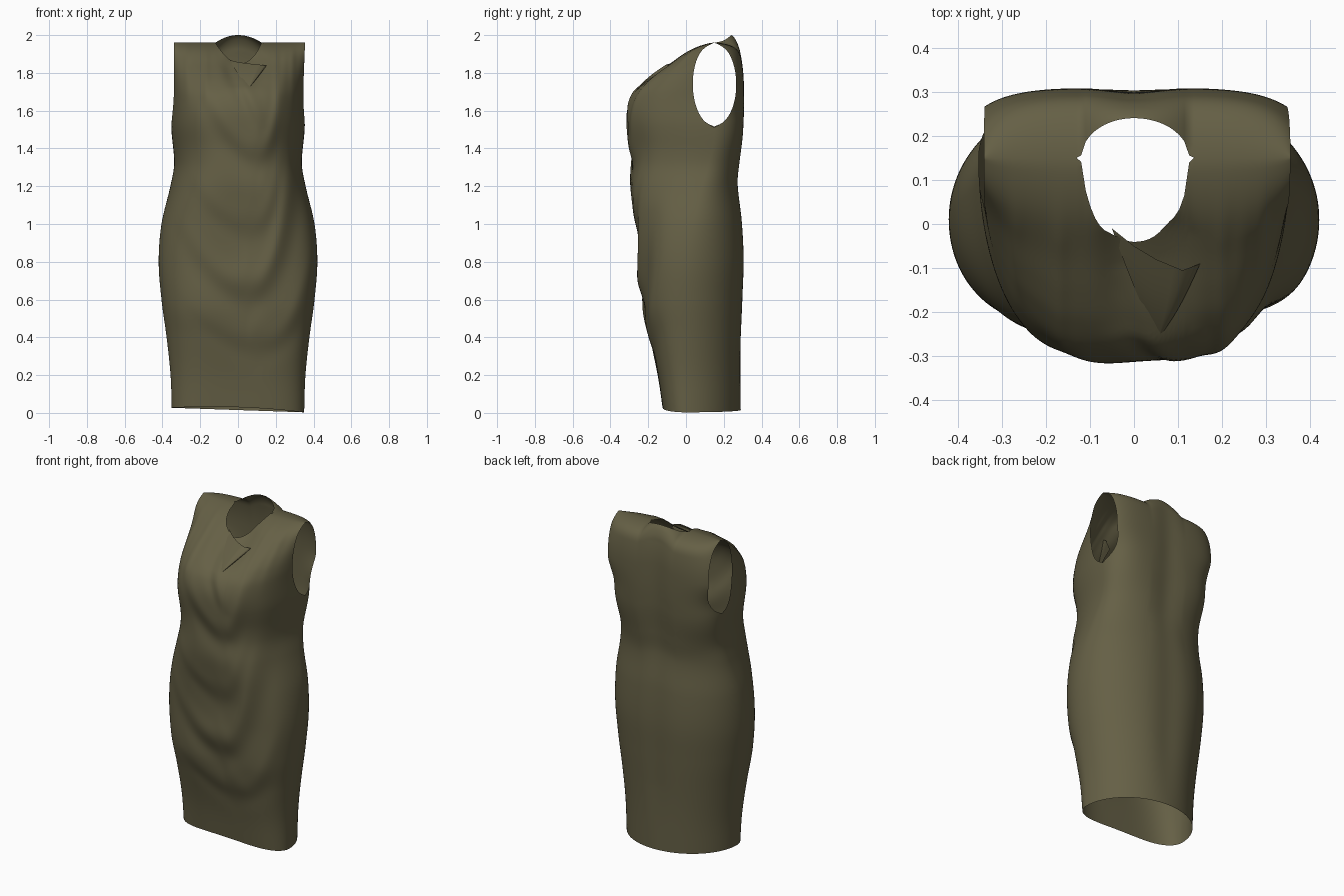
import bpy, bmesh, math
from mathutils import Vector

if "Cube" in bpy.data.objects:
    bpy.data.objects.remove(bpy.data.objects["Cube"])

cloth = bpy.data.materials.new("olive_cloth")
cloth.diffuse_color = (0.13, 0.116, 0.06, 1)
cloth.use_nodes = True
cloth.node_tree.nodes["Principled BSDF"].inputs["Base Color"].default_value = cloth.diffuse_color


def curve(points):
    """Smooth interpolation through (z, value) pairs."""
    n = len(points)

    def slope(i):
        a, b = points[max(i - 1, 0)], points[min(i + 1, n - 1)]
        return (b[1] - a[1]) / (b[0] - a[0])

    def f(z):
        z = min(max(z, points[0][0]), points[-1][0])
        i = 0
        while i < n - 2 and z > points[i + 1][0]:
            i += 1
        (z0, v0), (z1, v1) = points[i], points[i + 1]
        d = z1 - z0
        t = (z - z0) / d
        return ((2*t**3 - 3*t*t + 1) * v0 + (t**3 - 2*t*t + t) * d * slope(i)
                + (3*t*t - 2*t**3) * v1 + (t**3 - t*t) * d * slope(i + 1))
    return f


# Silhouette profiles over height
half_width = curve([(0, .35), (.2, .357), (.4, .378), (.6, .405), (.8, .42), (1, .405),
                    (1.2, .358), (1.32, .338), (1.52, .353), (1.7, .34), (1.96, .34)])
front_y = curve([(0, -.12), (.2, -.15), (.4, -.195), (.56, -.235), (.8, -.245), (1, -.265),
                 (1.2, -.295), (1.4, -.295), (1.58, -.31), (1.68, -.285), (1.75, -.225),
                 (1.8, -.16), (1.85, -.085), (1.9, -.015), (1.94, .045), (1.96, .08)])
back_y = curve([(0, .29), (.3, .295), (.6, .307), (.8, .313), (1, .303), (1.2, .28),
                (1.32, .288), (1.5, .305), (1.75, .307), (1.88, .292), (1.94, .268), (1.96, .255)])
side_y = curve([(0, .0), (.4, .0), (.8, .01), (1.1, .06), (1.4, .14), (1.52, .15), (1.96, .15)])
# Squareness of the cross-sections
front_p = curve([(0, 4), (.8, 3.5), (1.3, 3), (1.6, 3.4), (1.96, 2.8)])
back_p = curve([(0, 2), (.8, 2.3), (1.25, 2.4), (1.5, 3.8), (1.7, 4.5), (1.96, 4.5)])

NECK, SHOULDER = .12, 1.96
COLS, ROWS = 96, 120


def armhole(z):
    """Half depth of the arm opening at a height."""
    k = 1 - ((z - 1.74) / .22) ** 2
    return .115 * math.sqrt(k) if k > 0 else 0


# Draped folds: lowest x, lowest z, left rise, right rise, width, depth
FOLDS = [(.10, 1.36, 4, 80, .10, .016), (.06, .98, 2.5, 45, .10, .008),
         (.05, .64, 2.5, 34, .13, .024), (.10, .36, 1.5, 14, .10, .008)]


def drape(x, z):
    total = 0
    for cx, cz, left, right, width, depth in FOLDS:
        dx = x - cx
        if dx > 0:     # steep on the right, fading out to the left
            rise, slope = right * dx ** 3, 3 * right * dx * dx
        else:
            rise, slope = left * dx * dx, 2 * left * dx
            depth *= math.exp(-(dx / .24) ** 2)
        w = width / (1 + 4 * abs(dx))
        d = (z - cz - rise) / math.sqrt(1 + slope * slope) / w
        total += depth * 1.6 * d * math.exp(-d * d)
    # slanting crease below the cowl
    if 1.5 < z:
        d = (x + .04 - (1.86 - z) * .42) / .04
        total += .018 * d * math.exp(-d * d) * min(1, (z - 1.5) / .15)
    # gathers running down from the shoulders
    if z > 1.6:
        g = min(1, (z - 1.6) / .2)
        for gx in (-.27, -.17, .2, .29):
            total += .010 * g * math.exp(-((x - gx) / .018) ** 2)
    return total


def point(u, s, front):
    t = 1 - (1 - s) ** 1.5
    n = min(1, abs(u) * .34 / NECK)
    hem = .015 - .012 * u + (.015 * (1 - u * u) if front else 0)
    if front:
        top = SHOULDER - .11 * (1 - n ** (1.7 if u < 0 else 2.6))
    else:
        top = SHOULDER + .04 * (1 - n * n)
    z = hem + (top - hem) * t
    zz = z if front else z * SHOULDER / top
    # section curve, stopped at the rim of the arm opening
    mid = side_y(zz)
    reach = (front_y if front else back_y)(zz) - mid
    p = (front_p if front else back_p)(zz)
    q = min(.97, armhole(zz) / abs(reach))
    um = (1 - q * q) ** (1 / p)
    r = min(1, max(0, (zz - 1.53) / .2))
    r = r * r * (3 - 2 * r)
    w = half_width(z) + (.015 * max(0, z - 1.5) / .46 if u > 0 else 0)
    x = w * u * (um + (1 - um) * r)
    y = mid + reach * math.sqrt(max(0, 1 - abs(u * um) ** p))
    # round over into the shoulder seam
    k = min(1, max(0, (zz - 1.88) / .08))
    y += (.15 - y) * (1 - math.sqrt(1 - k ** 4))
    if front:
        fade = (1 - u ** 6) * min(1, (top - z) / .08) * min(1, .25 + z / .5)
        y -= drape(x, z) * fade
        # hollow behind the cowl
        if z > 1.72:
            y += (.045 * min(1, (z - 1.72) / .1) * (1 - k)
                  * math.exp(-((x - .035) / .1) ** 4))
    else:
        y += .09 * math.sqrt(1 - n * n) * (1 - math.sqrt(1 - k ** 4))
        # soft hollow along the spine
        y -= .01 * math.exp(-(u / .22) ** 2) * min(1, zz / .4) * (1 - k)
    return (x, y, z)


def finish(bm, name):
    me = bpy.data.meshes.new(name)
    bm.to_mesh(me)
    bm.free()
    me.materials.append(cloth)
    me.shade_smooth()
    ob = bpy.data.objects.new(name, me)
    bpy.context.collection.objects.link(ob)
    return ob


def sheet(bm, fn, cols, rows, flip=False):
    grid = [[bm.verts.new(fn(i / cols, j / rows)) for i in range(cols + 1)] for j in range(rows + 1)]
    for j in range(rows):
        for i in range(cols):
            q = [grid[j][i], grid[j][i + 1], grid[j + 1][i + 1], grid[j + 1][i]]
            bm.faces.new(q[::-1] if flip else q)


# Dress body: front and back panels welded at the side and shoulder seams
bm = bmesh.new()
for is_front in (True, False):
    sheet(bm, lambda a, s, f=is_front: point(math.sin((a - .5) * math.pi), s, f),
          COLS, ROWS, not is_front)
bmesh.ops.remove_doubles(bm, verts=bm.verts, dist=.0004)
finish(bm, "dress_body")

# Cowl fold: a pointed lip of cloth hanging at the front of the neckline
rim = [Vector(p) for p in ((-.05, -.01, 1.87), (0, -.05, 1.857), (.05, -.08, 1.85),
                           (.11, -.105, 1.844), (.15, -.09, 1.838), (.145, -.07, 1.825),
                           (.10, -.09, 1.795))]
tip = Vector((.055, -.262, 1.715))


def lip(a, s):
    k = a * (len(rim) - 1)
    i = min(int(k), len(rim) - 2)
    p = rim[i].lerp(rim[i + 1], k - i)
    q = tip.lerp(p, .04 + .96 * s)
    q.y -= .012 * math.sin(math.pi * s)
    return q


bm = bmesh.new()
sheet(bm, lip, 18, 12, True)
finish(bm, "cowl_fold")
